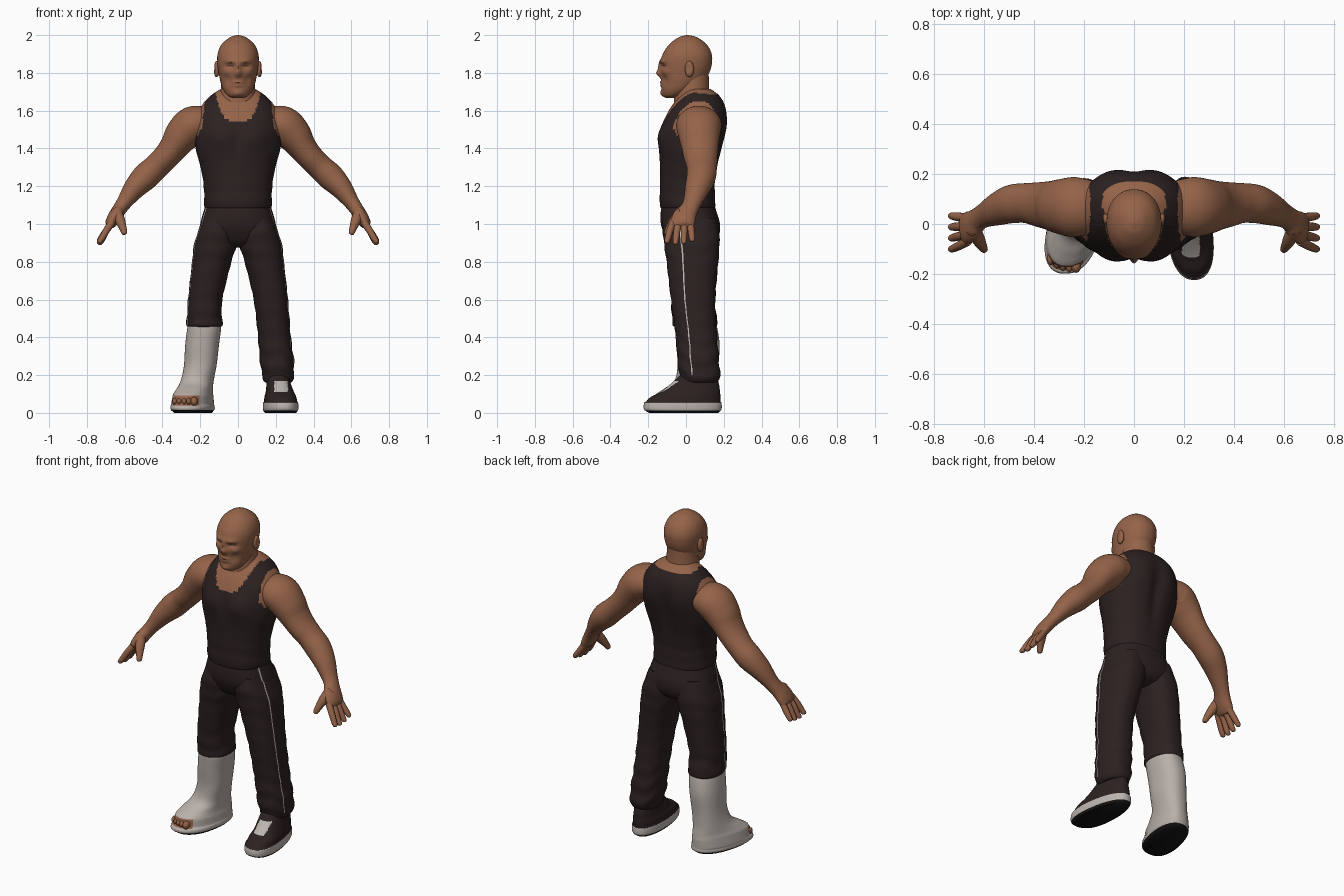
import bpy, bmesh, math
from mathutils import Vector

cube = bpy.data.objects.get("Cube")
if cube:
    bpy.data.objects.remove(cube)


def material(name, r, g, b):
    m = bpy.data.materials.new(name)
    m.use_nodes = True
    m.diffuse_color = (r, g, b, 1)
    bsdf = m.node_tree.nodes["Principled BSDF"]
    bsdf.inputs["Base Color"].default_value = (r, g, b, 1)
    bsdf.inputs["Roughness"].default_value = 0.8
    return m


MATS = [material("skin", .3, .125, .066), material("dark_cloth", .025, .015, .015),
        material("plaster", .48, .43, .395), material("white_trim", .5, .46, .43),
        material("black_sole", .008, .007, .007), material("eye_shade", .11, .045, .028)]
SKIN, CLOTH, PLASTER, TRIM, SOLE, EYE = range(6)
N = 108
parts = []


def smooth_keys(keys, steps=6):
    """Catmull-Rom resampling of the key sections."""
    out = []
    for i in range(len(keys) - 1):
        quad = [keys[max(i - 1, 0)], keys[i], keys[i + 1], keys[min(i + 2, len(keys) - 1)]]
        for k in range(steps):
            t = k / steps
            out.append([b + t * (c - a) / 2 + t * t * (a - 2.5 * b + 2 * c - d / 2)
                        + t ** 3 * (1.5 * (b - c) + (d - a) / 2) for a, b, c, d in zip(*quad)])
    return out + [list(keys[-1])]


def oval(power, n):
    """Points of a rounded-box outline."""
    def f(v):
        return math.copysign(abs(v) ** (2 / power), v)
    return [(f(math.cos(q)), f(math.sin(q))) for q in (math.tau * j / n for j in range(n))]


def skin_rings(name, rings, rule):
    """Join rings of points into a closed surface; rule(centre, column) gives its colour."""
    n = len(rings[0])
    bm = bmesh.new()
    vs = [[bm.verts.new(p) for p in ring] for ring in rings]
    for lower, upper in zip(vs, vs[1:]):
        for j in range(n):
            k = (j + 1) % n
            f = bm.faces.new((lower[j], lower[k], upper[k], upper[j]))
            f.material_index = rule(f.calc_center_median(), j)
    for ring in (vs[0], vs[-1]):
        f = bm.faces.new(ring)
        f.material_index = rule(f.calc_center_median(), -1)
    bmesh.ops.recalc_face_normals(bm, faces=bm.faces)
    me = bpy.data.meshes.new(name)
    bm.to_mesh(me)
    bm.free()
    for m in MATS:
        me.materials.append(m)
    ob = bpy.data.objects.new(name, me)
    bpy.context.collection.objects.link(ob)
    parts.append(ob)
    return ob


def stack(name, keys, rule, side=1, power=2.3, taper=0, folds=None):
    """Level sections: z, centre x, half width, front y, back y, optional shear."""
    rings = []
    for z, cx, a, y0, y1, *shear in smooth_keys(keys):
        cy, b = (y0 + y1) / 2, (y1 - y0) / 2
        ring = []
        for j, (c, s) in enumerate(oval(power, N)):
            g = 1 + (folds(z, math.tau * j / N) if folds else 0)
            x = cx + a * g * c * (1 - taper * s) + (shear[0] * b * s if shear else 0)
            ring.append((side * x, cy + b * g * s, z))
        rings.append(ring)
    return skin_rings(name, rings, rule)


def tube(name, keys, color, side=1, n=32):
    """Sections square to a path: x, y, z, half thickness, half breadth along y."""
    samples = smooth_keys(keys)
    pts = [Vector(k[:3]) for k in samples]
    rings = []
    for i, k in enumerate(samples):
        t = (pts[min(i + 1, len(pts) - 1)] - pts[max(i - 1, 0)]).normalized()
        v = Vector((0, 1, 0))
        v = (v - t * v.dot(t)).normalized()
        u = v.cross(t)
        ring = [pts[i] + u * (k[3] * c) + v * (k[4] * s) for c, s in oval(2, n)]
        rings.append([(side * p.x, p.y, p.z) for p in ring])
    return skin_rings(name, rings, lambda c, j: color)


def ball(name, loc, size, color):
    rows = [math.pi * (i + .1) / 12.2 for i in range(13)]
    rings = [[(loc[0] + size[0] * math.sin(q) * c, loc[1] + size[1] * math.sin(q) * s,
               loc[2] - size[2] * math.cos(q)) for c, s in oval(2, 20)] for q in rows]
    return skin_rings(name, rings, lambda c, j: color)


def bump(ob, centre, radius, push):
    """Soft push of the surface, mirrored when off centre."""
    for side in ((1, -1) if centre[0] else (1,)):
        for v in ob.data.vertices:
            d = sum(((p * m - q) / r) ** 2 for p, m, q, r in zip(v.co, (side, 1, 1), centre, radius))
            if d < 9:
                v.co += Vector((push[0] * side, push[1], push[2])) * math.exp(-d)


# Torso: vest with scooped neck and arm holes
def vest_rule(c, j):
    x = abs(c.x)
    collar = 1.545 + .11 * (x / .11) ** 4 if c.y < .06 else 1.685
    arm_hole = c.z > 1.42 + 5 * (c.y - .06) ** 2 and x > .2 - .13 * (c.z - 1.45)
    return SKIN if arm_hole or c.z > collar and x < .125 else CLOTH


torso = stack("vest_torso", [
    (1.085, 0, .165, -.125, .14), (1.095, 0, .178, -.138, .155), (1.2, 0, .181, -.138, .154),
    (1.3, 0, .198, -.138, .168), (1.4, 0, .224, -.142, .192), (1.5, 0, .23, -.133, .212),
    (1.58, 0, .215, -.103, .216), (1.64, 0, .183, -.065, .203), (1.685, 0, .138, -.03, .172),
    (1.715, 0, .09, -.005, .13)], vest_rule,
    folds=lambda z, q: .009 * math.sin(z * 75 + 2 * math.sin(q)) * max(0, min(1, (1.3 - z) * 8)))
bump(torso, (.095, -.13, 1.46), (.07, .08, .06), (0, -.018, 0))
bump(torso, (0, -.14, 1.46), (.02, .08, .08), (0, .012, 0))
bump(torso, (0, .2, 1.42), (.035, .08, .17), (0, -.018, 0))
bump(torso, (.1, .2, 1.52), (.06, .08, .08), (0, .008, 0))

# Neck and head
stack("neck", [(1.55, 0, .12, -.07, .16), (1.63, 0, .108, -.065, .15), (1.7, 0, .093, -.06, .125),
               (1.8, 0, .085, -.05, .12)], lambda c, j: SKIN, power=2)


def face_rule(c, j):
    slit = abs(c.z - 1.838 - .1 * (abs(c.x) - .042)) < .005
    return EYE if c.y < -.05 and slit and .024 < abs(c.x) < .062 else SKIN


head = stack("head", [
    (1.667, 0, .028, -.105, -.06), (1.68, 0, .055, -.12, -.02), (1.71, 0, .078, -.128, .04),
    (1.75, 0, .092, -.13, .09), (1.8, 0, .102, -.132, .123), (1.85, 0, .109, -.134, .137),
    (1.9, 0, .108, -.123, .136), (1.95, 0, .088, -.09, .11), (1.985, 0, .048, -.045, .065),
    (1.996, 0, .022, -.015, .033), (2, 0, .003, .004, .01)], face_rule, power=2.15)
for spot in [((0, -.14, 1.797), (.019, .05, .02), (0, -.026, 0)),
             ((0, -.14, 1.835), (.013, .05, .025), (0, -.013, 0)),
             ((.04, -.12, 1.862), (.032, .05, .012), (0, -.012, -.002)),
             ((.042, -.12, 1.838), (.024, .05, .012), (0, .013, 0)),
             ((.06, -.1, 1.805), (.025, .05, .018), (.004, -.008, 0)),
             ((.05, -.11, 1.76), (.02, .05, .025), (-.003, .007, 0)),
             ((0, -.13, 1.75), (.03, .05, .007), (0, -.009, 0)),
             ((0, -.13, 1.733), (.026, .05, .007), (0, -.008, 0)),
             ((0, -.12, 1.69), (.028, .05, .018), (0, -.012, 0))]:
    bump(head, *spot)

for side, word in ((1, "left"), (-1, "right")):
    ear = ball(word + "_ear", (side * .113, .018, 1.82), (.017, .024, .043), SKIN)
    bump(ear, (side * .13, .013, 1.825), (.015, .014, .022), (-side * .009, 0, 0))

    # Arm from shoulder to knuckles
    tube(word + "_arm", [
        (.15, .07, 1.535, .08, .1), (.235, .068, 1.525, .1, .12), (.295, .07, 1.47, .094, .11),
        (.338, .074, 1.41, .077, .098), (.38, .078, 1.357, .07, .09),
        (.433, .084, 1.303, .068, .08), (.49, .08, 1.25, .071, .077), (.547, .06, 1.19, .059, .066),
        (.598, .036, 1.12, .042, .05), (.626, .018, 1.08, .037, .048),
        (.652, -.007, 1.04, .036, .062), (.677, -.02, 1, .028, .062),
        (.688, -.022, .985, .012, .05)], SKIN, side, n=48)

    # Fingers and thumb
    for i, finger in enumerate(("little", "ring", "middle", "index")):
        y, drop = .022 - .03 * i, (.0, .012, .016, .008)[i]
        path = [(.666, y, 1.01), (.697, y * 1.25, .965), (.722, y * 1.42, .93 - drop),
                (.736, y * 1.5, .912 - drop), (.739, y * 1.52, .907 - drop)]
        tube(word + "_" + finger + "_finger",
             [p + (r, r) for p, r in zip(path, (.019, .018, .016, .012, .003))], SKIN, side, 14)
    path = [(.645, -.02, 1.07), (.625, -.06, 1.02), (.608, -.09, .975), (.6, -.103, .95),
            (.598, -.105, .944)]
    tube(word + "_thumb", [p + (r, r) for p, r in zip(path, (.03, .027, .019, .014, .003))],
         SKIN, side, 14)


# Trousers with a thin side stripe; the right leg stops above the cast
def hip_rule(c, j):
    return TRIM if j in (N - 6, N // 2 + 5) and c.z > .9 else CLOTH


def leg_rule(c, j):
    return TRIM if j == N - 6 and c.z > .2 else CLOTH


def creases(z, q):
    low = max(0, min(1, (.75 - z) * 2))
    return (.012 + .022 * low) * math.sin(z * 62 + 2.2 * math.sin(q + 1) + math.cos(3 * q))


stack("trouser_hips", [
    (1.12, 0, .165, -.12, .145), (1.07, 0, .181, -.133, .16), (1, 0, .2, -.133, .18),
    (.94, 0, .2, -.112, .175), (.9, 0, .17, -.085, .15), (.875, 0, .12, -.04, .1)], hip_rule)
thigh = [(1.03, .1, .085, -.11, .155), (.96, .108, .104, -.122, .174), (.88, .122, .113, -.114, .177),
         (.8, .139, .104, -.103, .171), (.6, .174, .091, -.08, .155)]
stack("left_trouser_leg", thigh + [
    (.4, .193, .087, -.053, .165), (.28, .206, .09, -.045, .175), (.2, .212, .084, -.035, .18),
    (.165, .213, .072, -.025, .17), (.16, .213, .05, 0, .14)], leg_rule, 1, folds=creases)
stack("right_trouser_leg", thigh + [
    (.52, .177, .092, -.075, .16), (.465, .178, .095, -.07, .168), (.455, .178, .08, -.05, .15)],
    leg_rule, -1, folds=creases)


# Plaster cast with an open toe
def cast_rule(c, j):
    if c.z < .014:
        return SOLE
    return SKIN if c.y < -.12 and .04 < c.z < .092 and abs(c.x + .275) < .07 else PLASTER


stack("leg_cast", [
    (0, .236, .09, -.175, .16, -.2), (.018, .238, .107, -.198, .182, -.2),
    (.036, .238, .107, -.195, .182, -.2), (.046, .238, .105, -.178, .182, -.2),
    (.085, .236, .1, -.17, .182, -.2), (.1, .235, .097, -.158, .18, -.2),
    (.125, .228, .091, -.122, .177, -.18), (.17, .215, .086, -.062, .172, -.1),
    (.25, .2, .086, -.045, .172, 0), (.36, .19, .089, -.052, .178, 0),
    (.455, .178, .089, -.058, .164, 0), (.475, .178, .08, -.05, .15, 0)],
    cast_rule, -1, taper=.06)
for i in range(5):
    r = .019 if i == 0 else .0135
    ball("toe_%d" % (i + 1), (-.232 - .025 * i - (.003 if i else 0), -.17 + .004 * i * i / 2, .06),
         (r, .026, r + .005), SKIN)


# Shoe with pale sole and tongue
def shoe_rule(c, j):
    if c.z < .014:
        return SOLE
    tongue = abs(c.x - .228) < .036 and c.y < 0 and .108 < c.z < .165
    return TRIM if c.z < .056 or tongue else CLOTH


stack("left_shoe", [
    (0, .223, .08, -.195, .17, -.09), (.018, .223, .09, -.222, .188, -.09),
    (.052, .223, .09, -.222, .188, -.09), (.06, .223, .085, -.212, .182, -.09),
    (.085, .222, .081, -.185, .183, -.09), (.11, .22, .073, -.135, .18, -.08),
    (.15, .215, .064, -.085, .175, -.05), (.2, .212, .055, -.03, .16, 0)],
    shoe_rule, 1, taper=.1)

# Shading
bpy.ops.object.select_all(action="DESELECT")
for ob in parts:
    ob.select_set(True)
bpy.context.view_layer.objects.active = parts[0]
bpy.ops.object.shade_smooth_by_angle(angle=math.radians(50))
